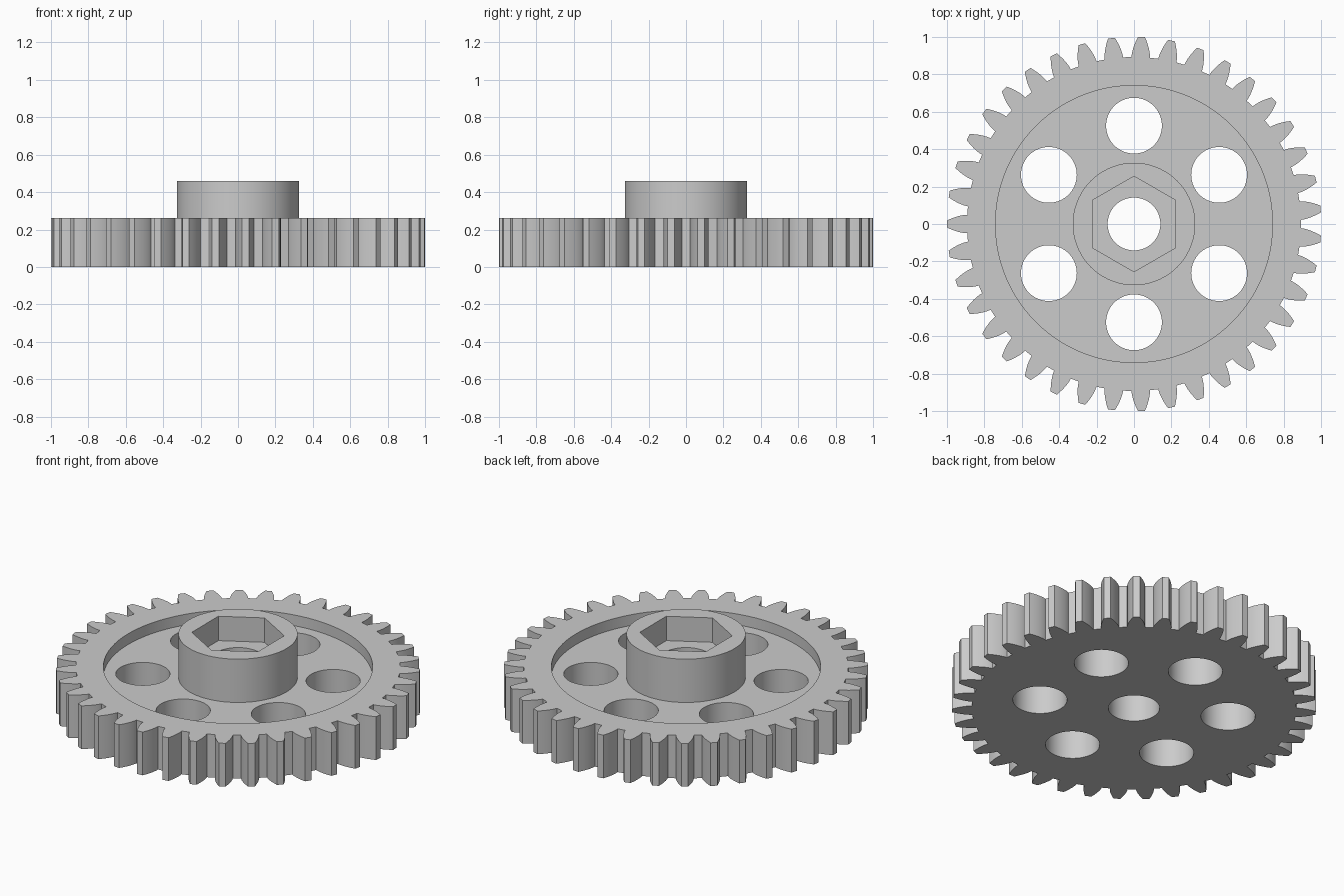
import bpy
import bmesh
from math import sin, cos, tan, pi, acos, radians

cube = bpy.data.objects.get("Cube")
if cube:
    bpy.data.objects.remove(cube, do_unlink=True)

# Main sizes
TEETH = 39
TIP_R, PITCH_R, ROOT_R = 1.0, 0.951, 0.892
BASE_R = PITCH_R * cos(radians(20))
RIM_TOP, WEB_TOP, HUB_TOP, POCKET_FLOOR = 0.262, 0.197, 0.46, 0.312
RECESS_R, HUB_R, BORE_R, HEX_R = 0.74, 0.327, 0.141, 0.255
HOLE_R, HOLE_RING = 0.149, 0.525

grey = bpy.data.materials.new("plain grey")
grey.use_nodes = True
colour = (0.6, 0.6, 0.6, 1)
grey.diffuse_color = colour
grey.node_tree.nodes["Principled BSDF"].inputs["Base Color"].default_value = colour


def prism(name, outline, z0, z1):
    """Extrude a closed outline of (x, y) points from z0 to z1."""
    bm = bmesh.new()
    face = bm.faces.new([bm.verts.new((x, y, z0)) for x, y in outline])
    top = bmesh.ops.extrude_face_region(bm, geom=[face])
    verts = [v for v in top["geom"] if isinstance(v, bmesh.types.BMVert)]
    bmesh.ops.translate(bm, verts=verts, vec=(0, 0, z1 - z0))
    bmesh.ops.recalc_face_normals(bm, faces=bm.faces)
    mesh = bpy.data.meshes.new(name)
    bm.to_mesh(mesh)
    bm.free()
    mesh.materials.append(grey)
    obj = bpy.data.objects.new(name, mesh)
    bpy.context.collection.objects.link(obj)
    return obj


def ring(radius, sides=72, start=0.0, x=0.0, y=0.0):
    angles = [start + 2 * pi * i / sides for i in range(sides)]
    return [(x + radius * cos(a), y + radius * sin(a)) for a in angles]


def cut(target, outline, z0, z1):
    """Subtract a prism from the target."""
    cutter = prism("cutter", outline, z0, z1)
    cutter.hide_render = True
    mod = target.modifiers.new("cut", "BOOLEAN")
    mod.operation, mod.solver, mod.object = "DIFFERENCE", "EXACT", cutter
    bpy.context.view_layer.objects.active = target
    bpy.ops.object.modifier_apply(modifier=mod.name)
    bpy.data.objects.remove(cutter, do_unlink=True)


def involute(r):
    a = acos(min(1, BASE_R / r))
    return tan(a) - a


def tooth_outline():
    """Involute teeth all the way round, one centred on -x."""
    half_base = pi / (2 * TEETH) + involute(PITCH_R)
    radii = [BASE_R + (TIP_R - BASE_R) * i / 6 for i in range(7)]
    flank = [(ROOT_R, half_base)] + [(r, half_base - involute(r)) for r in radii]
    tooth = [(r, -a) for r, a in flank] + [(r, a) for r, a in reversed(flank)]
    points = []
    for i in range(TEETH):
        centre = pi + 2 * pi * i / TEETH
        points += [(r * cos(centre + a), r * sin(centre + a)) for r, a in tooth]
    return points


# Toothed wheel with a recessed web, six round holes and a bore
wheel = prism("gear_wheel", tooth_outline(), 0, RIM_TOP)
cut(wheel, ring(RECESS_R, 96), WEB_TOP, 1)
cut(wheel, ring(BORE_R), -1, 1)
for i in range(6):
    a = radians(30 + 60 * i)
    cut(wheel, ring(HOLE_R, 64, 0, HOLE_RING * cos(a), HOLE_RING * sin(a)), -1, 1)

# Hub with a hexagonal pocket above the bore
hub = prism("hub", ring(HUB_R), WEB_TOP, HUB_TOP)
cut(hub, ring(BORE_R), -1, 1)
cut(hub, ring(HEX_R, 6, pi / 2), POCKET_FLOOR, 1)

# Smooth curved walls, sharp corners
for obj in (wheel, hub):
    bpy.ops.object.select_all(action="DESELECT")
    obj.select_set(True)
    bpy.context.view_layer.objects.active = obj
    bpy.ops.object.shade_smooth_by_angle(angle=radians(30))
